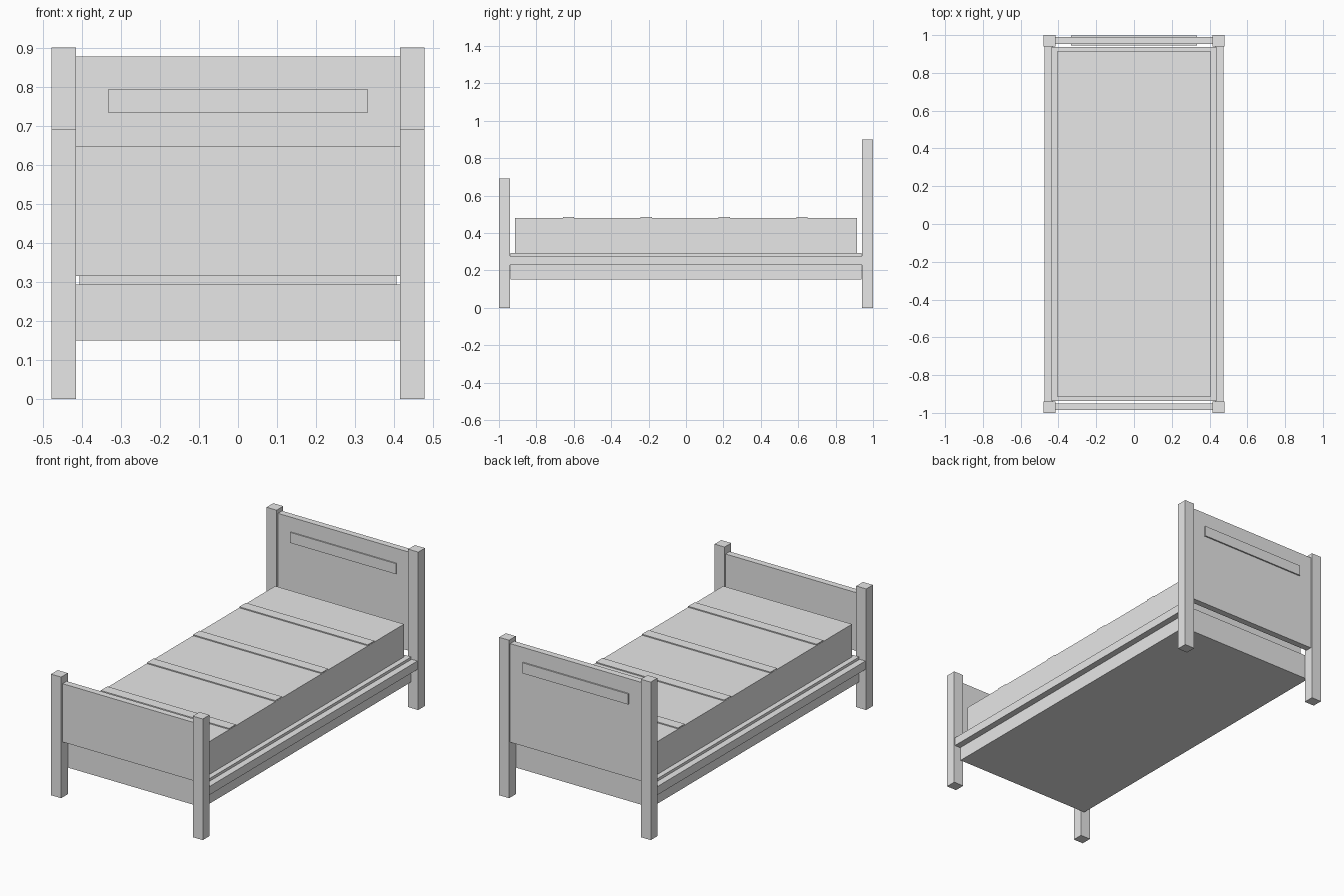
import bpy
import bmesh
from mathutils import Matrix, Vector

default = bpy.data.objects.get("Cube")
if default:
    bpy.data.objects.remove(default, do_unlink=True)

GREY = (0.8, 0.8, 0.8, 1.0)
material = bpy.data.materials.new("plain grey")
material.use_nodes = True
material.diffuse_color = GREY
for node in material.node_tree.nodes:
    if node.type == "BSDF_PRINCIPLED":
        node.inputs["Base Color"].default_value = GREY


def box(name, x, y, z):
    """Box spanning the given (low, high) range on each axis."""
    spans = (x, y, z)
    centre = Vector([(low + high) / 2 for low, high in spans])
    size = [high - low for low, high in spans]
    bm = bmesh.new()
    bmesh.ops.create_cube(bm, size=1, matrix=Matrix.Diagonal((*size, 1)))
    mesh = bpy.data.meshes.new(name)
    bm.to_mesh(mesh)
    bm.free()
    mesh.materials.append(material)
    obj = bpy.data.objects.new(name, mesh)
    obj.location = centre
    bpy.context.collection.objects.link(obj)
    return obj


POST_IN, POST_OUT = 0.415, 0.478
END_IN, END_OUT = 0.94, 1.0
BASE_TOP, MATTRESS_TOP = 0.293, 0.48

# Corner posts and side rails
for side, sx in (("left", 1), ("right", -1)):
    across = sorted((sx * POST_IN, sx * POST_OUT))
    box(f"head_post_{side}", across, (END_IN, END_OUT), (0, 0.9))
    box(f"foot_post_{side}", across, (-END_OUT, -END_IN), (0, 0.69))
    rail = sorted((sx * 0.43, sx * 0.473))
    box(f"side_rail_{side}", rail, (-END_IN, END_IN), (0.23, 0.278))

# End boards and the plaque through the headboard
inner = (-POST_IN, POST_IN)
box("headboard", inner, (0.953, 0.99), (0.315, 0.877))
box("footboard", inner, (-0.986, -0.949), (0.315, 0.647))
box("headboard_plaque", (-0.333, 0.333), (0.946, 0.998), (0.733, 0.793))

# Base and mattress
box("bed_base", (-0.436, 0.436), (-0.937, 0.937), (0.15, BASE_TOP))
box("mattress", (-0.406, 0.406), (-0.915, 0.915), (BASE_TOP, MATTRESS_TOP))

# Raised bands across the mattress
for i in range(4):
    y = -0.628 + i * 0.416
    box(f"mattress_band_{i + 1}", (-0.405, 0.405), (y - 0.03, y + 0.03),
        (MATTRESS_TOP, MATTRESS_TOP + 0.006))
